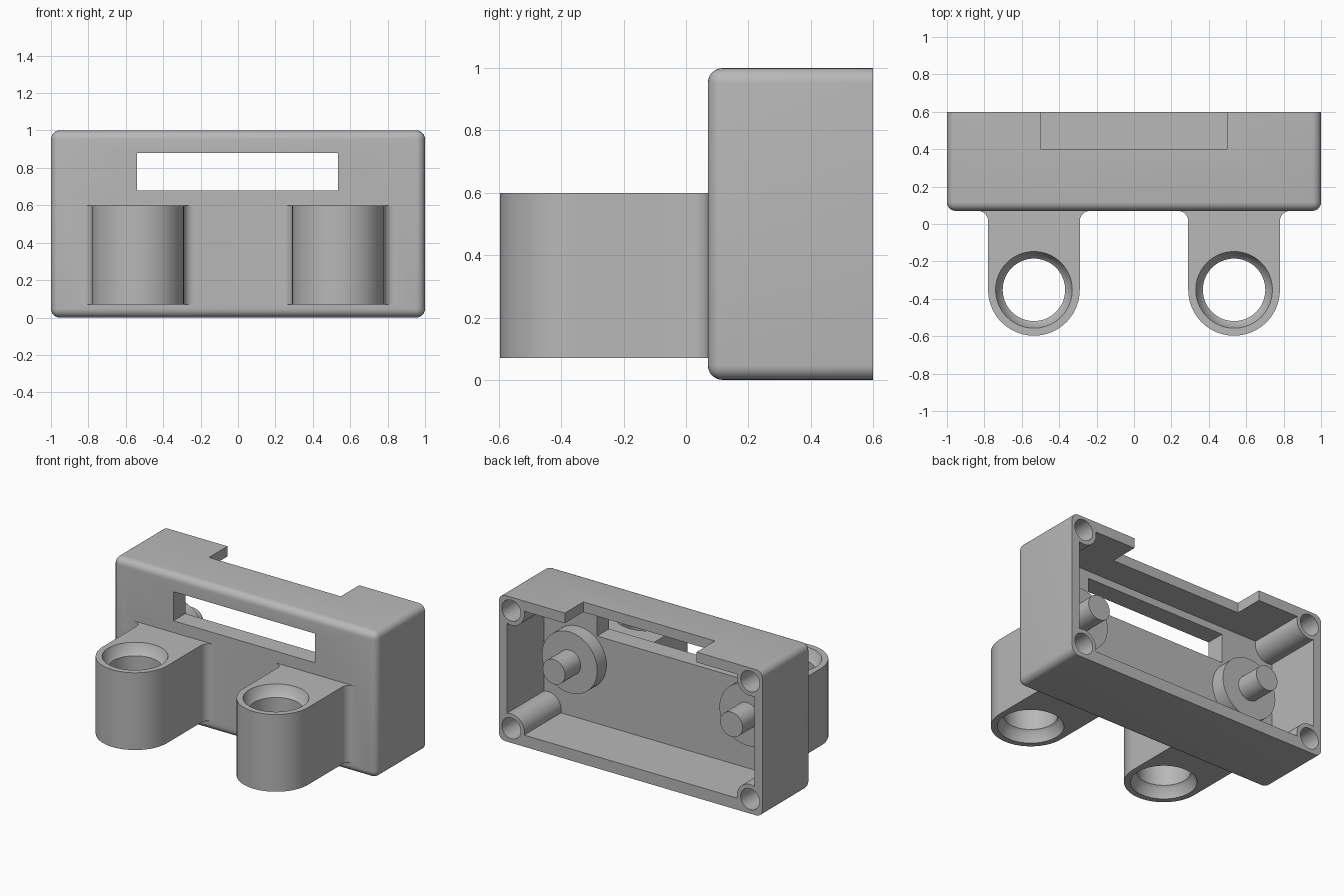
import bpy, bmesh, math
from mathutils import Vector

if "Cube" in bpy.data.objects:
    bpy.data.objects.remove(bpy.data.objects["Cube"])

grey = bpy.data.materials.new("light grey")
grey.diffuse_color = (0.48, 0.48, 0.48, 1)
grey.use_nodes = True
grey.node_tree.nodes["Principled BSDF"].inputs["Base Color"].default_value = grey.diffuse_color


def make_object(name, bm):
    bmesh.ops.recalc_face_normals(bm, faces=bm.faces)
    me = bpy.data.meshes.new(name)
    bm.to_mesh(me)
    bm.free()
    ob = bpy.data.objects.new(name, me)
    bpy.context.collection.objects.link(ob)
    return ob


def prism(name, pts, lo, hi, axis):
    """Extrude a 2D outline along y (points are x, z) or z (points are x, y)."""
    bm = bmesh.new()
    vs = [bm.verts.new((a, lo, b) if axis == "y" else (a, b, lo)) for a, b in pts]
    face = bm.faces.new(vs)
    out = bmesh.ops.extrude_face_region(bm, geom=[face])
    move = Vector((0, hi - lo, 0)) if axis == "y" else Vector((0, 0, hi - lo))
    bmesh.ops.translate(bm, vec=move, verts=[v for v in out["geom"] if isinstance(v, bmesh.types.BMVert)])
    return make_object(name, bm)


def rect(x0, x1, y0, y1):
    return [(x0, y0), (x1, y0), (x1, y1), (x0, y1)]


def arc(cx, cy, r, a0, a1, n):
    return [(cx + r * math.cos(a0 + (a1 - a0) * i / n),
             cy + r * math.sin(a0 + (a1 - a0) * i / n)) for i in range(n + 1)]


def circle(cx, cy, r, n=48):
    return arc(cx, cy, r, 0, 2 * math.pi, n)[:-1]


def lathe(name, cx, cy, profile, n=64):
    """Closed solid of revolution about a vertical axis; profile is (r, z)."""
    bm = bmesh.new()
    rings = [[bm.verts.new((x, y, z)) for x, y in circle(cx, cy, r, n)] for r, z in profile]
    for a, b in zip(rings, rings[1:]):
        for i in range(n):
            j = (i + 1) % n
            bm.faces.new((a[i], a[j], b[j], b[i]))
    bm.faces.new(rings[0])
    bm.faces.new(rings[-1])
    return make_object(name, bm)


def combine(body, tool, op):
    mod = body.modifiers.new(op, "BOOLEAN")
    mod.operation, mod.object, mod.solver = op, tool, "EXACT"
    bpy.context.view_layer.objects.active = body
    bpy.ops.object.modifier_apply(modifier=mod.name)
    bpy.data.objects.remove(tool)


# Outer box, rounded everywhere but around the open back
bm = bmesh.new()
bmesh.ops.create_cube(bm, size=1)
for v in bm.verts:
    v.co = (v.co.x * 2, 0.335 + v.co.y * 0.53, v.co.z + 0.5)
edges = [e for e in bm.edges if min(v.co.y for v in e.verts) < 0.5]
bmesh.ops.bevel(bm, geom=edges, offset=0.047, segments=6, profile=0.5, affect="EDGES")
body = make_object("housing", bm)

# Cavity outline that leaves a round screw post in each corner
WALL_X, Z_LOW, Z_HIGH = 0.94, 0.08, 0.93
POST_X, POST_LOW, POST_HIGH, POST_R = 0.907, 0.1, 0.908, 0.1


def post_corner(sx, sz):
    cz = POST_HIGH if sz > 0 else POST_LOW
    wx = WALL_X - POST_X
    wz = Z_HIGH - POST_HIGH if sz > 0 else POST_LOW - Z_LOW
    a0 = -math.acos(wx / POST_R)
    a1 = -math.pi - math.asin(wz / POST_R)
    pts = [(sx * (POST_X + x), cz + sz * z) for x, z in arc(0, 0, POST_R, a0, a1, 20)]
    return pts if sx * sz > 0 else pts[::-1]


outline = [p for s in ((1, 1), (-1, 1), (-1, -1), (1, -1)) for p in post_corner(*s)]
combine(body, prism("cavity_cutter", outline, 0.2, 0.7, "y"), "DIFFERENCE")

# Front window and notch in the top wall
combine(body, prism("window_cutter", rect(-0.54, 0.535, 0.68, 0.88), 0.0, 0.3, "y"), "DIFFERENCE")
combine(body, prism("notch_cutter", rect(-0.5, 0.5, 0.85, 1.1), 0.4, 0.7, "y"), "DIFFERENCE")

LUG_X, LUG_Y, LUG_R, FLARE, FRONT = 0.535, -0.352, 0.245, 0.055, 0.07
for s in (-1, 1):
    # Screw holes in the posts
    for z in (POST_LOW, POST_HIGH):
        combine(body, prism("screw_hole_cutter", circle(s * POST_X, z, 0.072, 32), 0.22, 0.7, "y"), "DIFFERENCE")
    # Inner boss with its pin
    combine(body, prism("boss", circle(s * 0.674, 0.5, 0.21, 64), 0.16, 0.3, "y"), "UNION")
    combine(body, prism("pin", circle(s * 0.674, 0.5, 0.085, 40), 0.25, 0.47, "y"), "UNION")
    # Front lug: rounded nose, flared root
    cx = s * LUG_X
    lug = arc(cx, LUG_Y, LUG_R, math.pi, 2 * math.pi, 40)
    lug += arc(cx + LUG_R + FLARE, FRONT - FLARE, FLARE, math.pi, math.pi / 2, 8)
    lug += [(cx + LUG_R + FLARE, 0.13), (cx - LUG_R - FLARE, 0.13)]
    lug += arc(cx - LUG_R - FLARE, FRONT - FLARE, FLARE, math.pi / 2, 0, 8)
    combine(body, prism("lug", lug, 0.07, 0.6, "z"), "UNION")
    # Through bore with a stepped mouth at both ends
    bore = [(0.205, 0.02), (0.205, 0.07), (0.184, 0.13), (0.167, 0.145),
            (0.167, 0.525), (0.184, 0.54), (0.205, 0.6), (0.205, 0.65)]
    combine(body, lathe("bore_cutter", cx, LUG_Y, bore), "DIFFERENCE")

# Finish
body.data.materials.clear()
body.data.materials.append(grey)
for p in body.data.polygons:
    p.material_index = 0
bpy.ops.object.select_all(action="DESELECT")
body.select_set(True)
bpy.context.view_layer.objects.active = body
bpy.ops.object.shade_smooth_by_angle(angle=math.radians(30))
